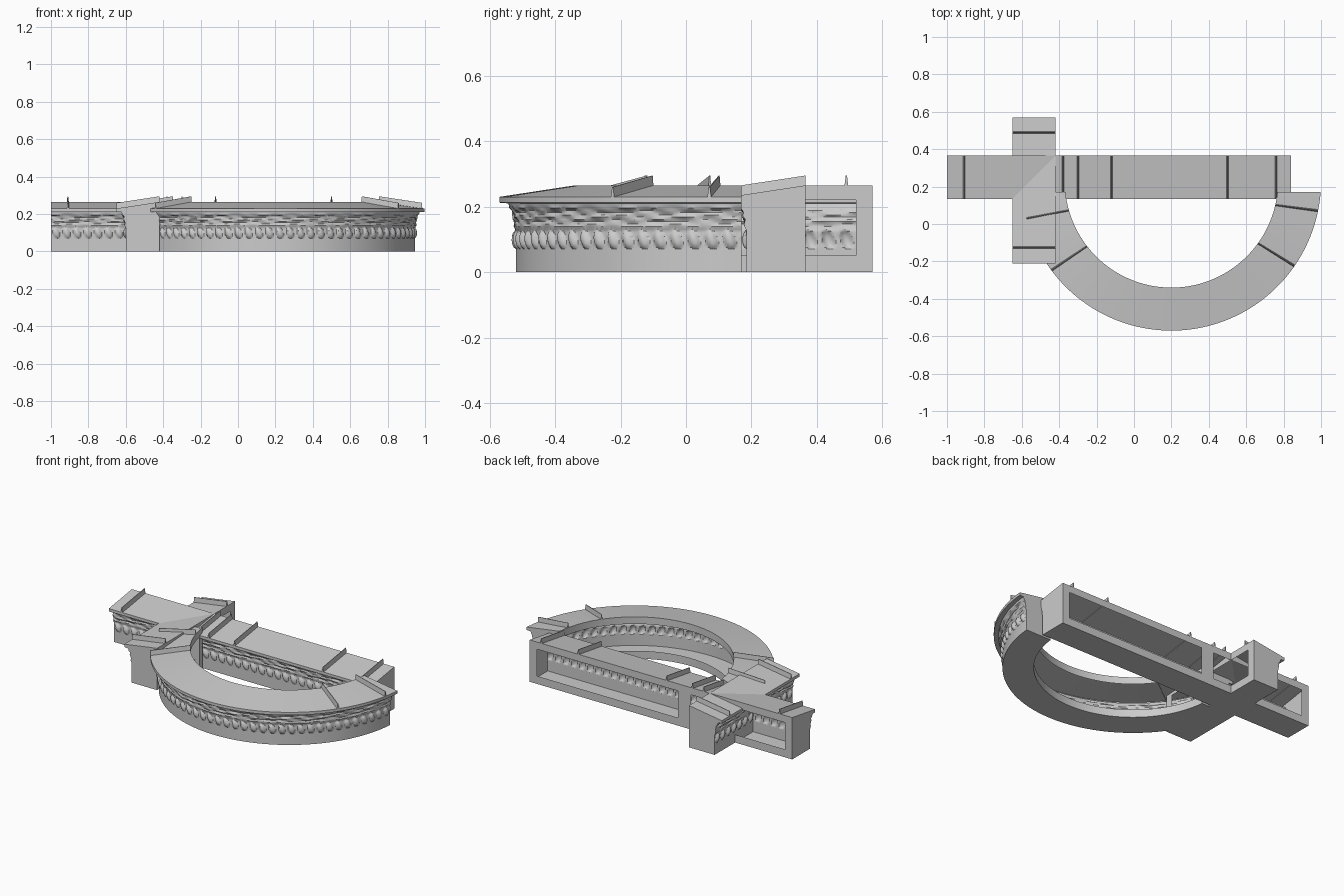
import bpy, bmesh, math

if "Cube" in bpy.data.objects:
    bpy.data.objects.remove(bpy.data.objects["Cube"])

DEPTH = 0.23                      # back plane to eave tip
BEAD = 0.056                      # bead spacing
Z_LO, Z_HI, Z_TOP, Z_EAVE = 0.05, 0.22, 0.265, 0.23


def relief(s, z):
    """Bead row and carved frieze on the facade."""
    h = 0.0
    t = ((s / BEAD) % 1 - 0.5) * BEAD + (z - 0.1) * 0.25
    q = (t / 0.018) ** 2 + ((z - 0.099) / 0.028) ** 2
    if q < 1:
        h += 0.013 * math.sqrt(1 - q)
    if 0.14 < z < 0.2:
        h += 0.002 * (math.sin(s * 61 + z * 190) + math.sin(s * 23 - z * 310))
    return h


# wall profile: (depth, height), finer where the relief is
def wall_depth(z):
    pts = [(0, .18), (.128, .18), (.138, .187), (.155, .184), (.165, .190),
           (.185, .189), (.195, .199), (.21, .203)]
    for (z0, d0), (z1, d1) in zip(pts, pts[1:]):
        if z <= z1:
            return d0 + (d1 - d0) * (z - z0) / (z1 - z0)
    return pts[-1][1]


WALL_Z = [0, .035, .065] + [.07 + .0055 * i for i in range(12)] + \
         [.14 + .007 * i for i in range(10)] + [.21]


def make_object(name, bm):
    bmesh.ops.remove_doubles(bm, verts=bm.verts, dist=1e-5)
    bmesh.ops.recalc_face_normals(bm, faces=bm.faces)
    me = bpy.data.meshes.new(name)
    bm.to_mesh(me)
    bm.free()
    ob = bpy.data.objects.new(name, me)
    bpy.context.collection.objects.link(ob)
    bpy.context.view_layer.objects.active = ob
    ob.select_set(True)
    bpy.ops.object.shade_smooth_by_angle(angle=math.radians(35))
    ob.select_set(False)
    return ob


def cornice(name, path, length, windows):
    """Sweep the hollow cornice section; windows are open spans in the back."""
    bm = bmesh.new()
    n = round(length / BEAD * 8)
    us = {round(length * i / n, 5) for i in range(n + 1)}
    us = sorted(us | {w for span in windows for w in span})
    rows = []
    for u in us:
        sec = [(0, 0)]
        sec += [(wall_depth(z) + relief(u, z), z) for z in WALL_Z]
        sec += [(DEPTH, .212), (DEPTH, Z_EAVE), (0, Z_TOP), (0, Z_HI), (0, Z_LO)]
        rows.append([bm.verts.new((*path(u, d), z)) for d, z in sec])
    m = len(rows[0])
    for i in range(len(us) - 1):
        mid = (us[i] + us[i + 1]) / 2
        is_open = any(a < mid < b for a, b in windows)
        for j in range(m):
            if j == m - 2 and is_open:
                continue
            k = (j + 1) % m
            bm.faces.new((rows[i][j], rows[i][k], rows[i + 1][k], rows[i + 1][j]))
    bm.faces.new(rows[0])
    bm.faces.new(rows[-1])
    return make_object(name, bm)


def fin(name, path, u):
    """Thin raised seam following the roof slope."""
    bm = bmesh.new()
    ends = []
    for d, z in ((0, Z_TOP), (DEPTH, Z_EAVE)):
        sec = ((-.006, -.004), (.006, -.004), (.002, .03), (-.002, .03))
        ends.append([bm.verts.new((*path(u + du, d), z + dz)) for du, dz in sec])
    a, b = ends
    bm.faces.new(a)
    bm.faces.new(b)
    for j in range(4):
        k = (j + 1) % 4
        bm.faces.new((a[j], a[k], b[k], b[j]))
    make_object(name, bm)


# paths: distance along the piece and depth from its back -> plan position
R_IN, CX, CY = 0.57, 0.2, 0.23
RING_LEN = 2.25


def straight_path(u, d):
    return (-1 + u, .365 - d)


def cross_path(u, d):
    return (-.42 - d, -.21 + u)


def ring_path(u, d):
    r = R_IN + d
    cut = math.asin(.06 / r)      # both ends trimmed flush at one y
    a = math.pi + cut + (math.pi - 2 * cut) * u / RING_LEN
    return (CX + r * math.cos(a), CY + r * math.sin(a))


# straight cornice
cornice("straight_cornice", straight_path, 1.84, [(.05, .71), (.80, 1.79)])
for i, x in enumerate((-.91, -.38, -.30, -.12, .50, .76)):
    fin(f"straight_seam_{i}", straight_path, x + 1)

# cross cornice
cornice("cross_cornice", cross_path, .78, [(.05, .73)])
for i, y in enumerate((-.125, .49)):
    fin(f"cross_seam_{i}", cross_path, y + .21)

# half-round cornice
cornice("curved_cornice", ring_path, RING_LEN, [(.06, RING_LEN - .06)])
for i, deg in enumerate((195, 217, 325, 348)):
    fin(f"curved_seam_{i}", ring_path, RING_LEN * (deg - 184.9) / 170.2)
